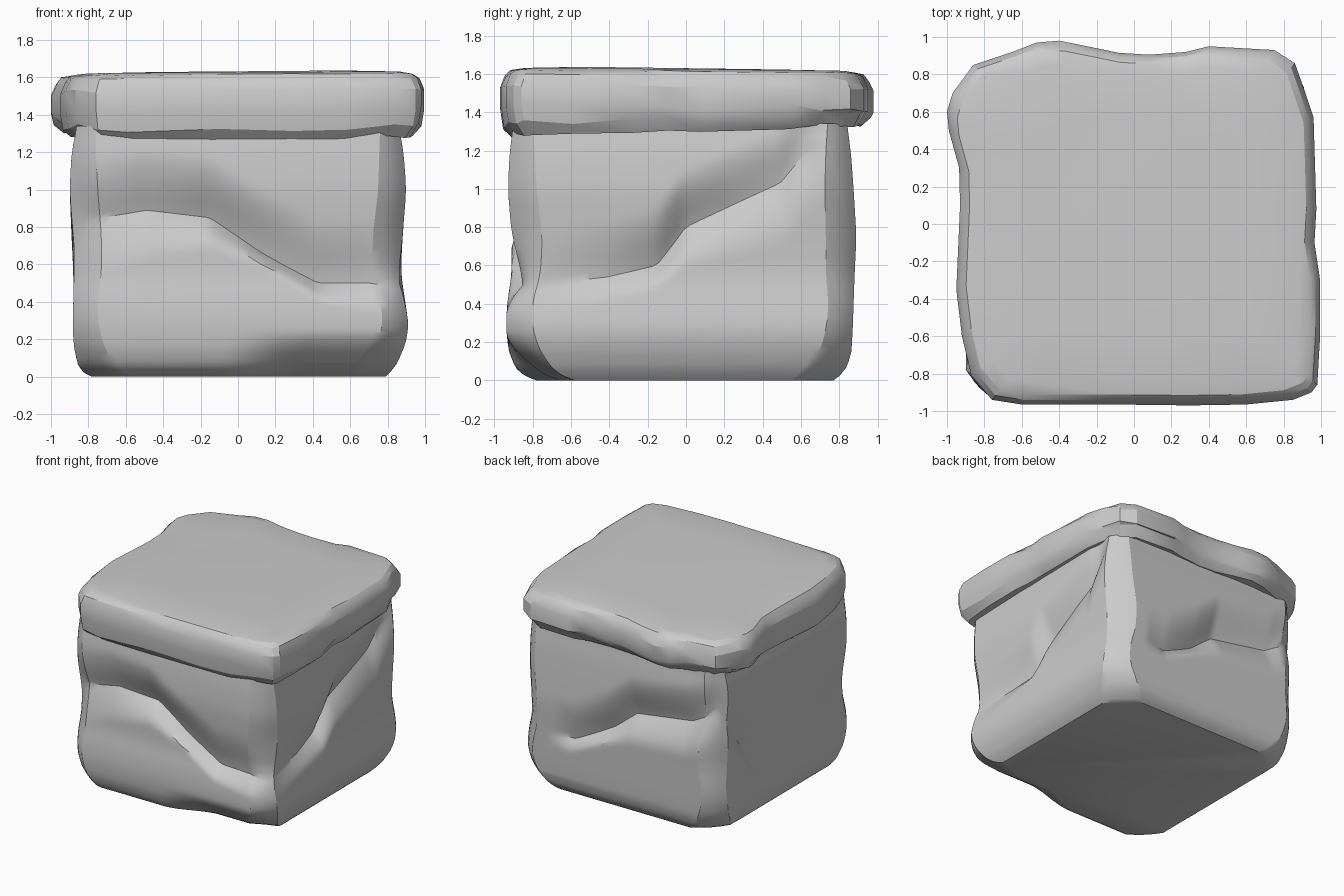
import bpy, bmesh, random
from math import cos, sin, pi, radians

if "Cube" in bpy.data.objects:
    bpy.data.objects.remove(bpy.data.objects["Cube"])
random.seed(4)


def lerp_table(t, table, k=1):
    """Interpolate column k of a table sorted by column 0."""
    if t <= table[0][0]:
        return table[0][k]
    for a, b in zip(table, table[1:]):
        if t <= b[0]:
            f = (t - a[0]) / (b[0] - a[0])
            return a[k] + f * (b[k] - a[k])
    return table[-1][k]


def smooth(f):
    f = min(1, max(0, f))
    return f * f * (3 - 2 * f)


def loft(name, rings, angle):
    """Skin closed rings with quads and close both ends."""
    bm = bmesh.new()
    loops = [[bm.verts.new(p) for p in ring] for ring in rings]
    n = len(loops[0])
    for a, b in zip(loops, loops[1:]):
        for i in range(n):
            j = (i + 1) % n
            bm.faces.new((a[i], a[j], b[j], b[i]))
    bm.faces.new(loops[0][::-1])
    bm.faces.new(loops[-1])
    bmesh.ops.recalc_face_normals(bm, faces=bm.faces)
    me = bpy.data.meshes.new(name)
    bm.to_mesh(me)
    bm.free()
    ob = bpy.data.objects.new(name, me)
    bpy.context.collection.objects.link(ob)
    bpy.context.view_layer.objects.active = ob
    bpy.ops.object.select_all(action='DESELECT')
    ob.select_set(True)
    bpy.ops.object.shade_smooth_by_angle(angle=radians(angle))
    return ob


# Body outline by height: z, left, right, front, back, corner size
LEVELS = [(0.0, -.78, .79, -.78, .77, .20), (.03, -.84, .82, -.86, .81, .20),
          (.1, -.87, .87, -.915, .86, .18), (.25, -.885, .915, -.94, .87, .14),
          (.4, -.88, .895, -.935, .875, .13), (.55, -.88, .87, -.91, .88, .15),
          (.75, -.89, .88, -.91, .89, .16), (1.0, -.90, .90, -.93, .875, .15),
          (1.2, -.89, .885, -.92, .86, .13), (1.34, -.86, .86, -.90, .84, .10)]
TOP = 1.34

# Chipped creases on each side: position along side, crease height, depth, slope height below
FRONT = [(-.9, .83, .05, .35), (-.78, .84, .06, .3), (-.48, .89, .09, .25), (-.15, .85, .12, .15),
         (.13, .66, .10, .06), (.42, .5, .09, .1), (.7, .5, .07, .15), (.9, .46, .02, .12)]
RIGHT = [(-.9, .48, .0, .2), (-.4, .54, .05, .12), (-.15, .6, .09, .12), (0, .8, .10, .2),
         (.5, 1.03, .08, .3), (.62, 1.18, .05, .3), (.72, 1.22, .0, .3), (.88, .85, 0, .3)]
BACK = [(-.9, 1.1, .03, .3), (-.75, .97, .07, .3), (-.6, .88, .10, .25), (-.1, .80, .12, .2),
        (.1, .64, .11, .1), (.4, .48, .05, .1), (.6, .5, 0, .1), (.9, .75, 0, .1)]
LEFT = [(-.9, .83, .05, .35), (-.75, .7, .01, .3), (-.3, .4, 0, .3), (.1, .25, .0, .15),
        (.35, .38, .015, .15), (.6, .75, .03, .15), (.88, 1.1, .02, .2)]
SIDES = [(FRONT, .34, 0, -1), (RIGHT, .30, 1, 0), (BACK, .34, 0, 1), (LEFT, .35, -1, 0)]


def chip(table, reach, u, z):
    zc, depth, ledge = (lerp_table(u, table, k) for k in (1, 2, 3))
    d = z - zc
    t = min(1, d / reach if d > 0 else -d / ledge)
    return depth * ((1 - t) ** 2 * (1 + t) if d > 0 else (1 - t) ** 1.6)


def level(z, k):
    return sum(lerp_table(z + o * min(1, z / .1), LEVELS, k) for o in (-.05, 0, .05)) / 3


def place(i, k, f, z):
    """Point and normal on the outline: corner i step k, or fraction f along side i+1."""
    x0, x1, y0, y1, r = (level(z, c) for c in range(1, 6))
    cs = [(x1 - r, y0 + r), (x1 - r, y1 - r), (x0 + r, y1 - r), (x0 + r, y0 + r)]
    (cx, cy), (nx, ny) = cs[i], cs[(i + 1) % 4]
    a0 = -pi / 2 + i * pi / 2
    a = a0 + k * pi / 8
    # corners are mostly flat chamfers
    q, m = k / 4, .7
    ox = (1 - m) * cos(a) + m * ((1 - q) * cos(a0) + q * cos(a0 + pi / 2))
    oy = (1 - m) * sin(a) + m * ((1 - q) * sin(a0) + q * sin(a0 + pi / 2))
    return cx + (nx - cx) * f + r * ox, cy + (ny - cy) * f + r * oy, cos(a), sin(a)


def body_column(i, k, f):
    """One vertical line of points whose middle row sits in the crease."""
    x, y, nx, ny = place(i, k, f, .7)
    facing = [(t, reach, x if sx == 0 else y, sx, sy, max(0, nx * sx + ny * sy))
              for t, reach, sx, sy in SIDES]
    zc = sum(w * w * lerp_table(u, t) for t, _, u, _, _, w in facing)
    heights = [zc * (j / 26) ** 1.25 for j in range(27)]
    heights += [zc + (TOP - zc) * j / 22 for j in range(1, 23)]
    column = []
    for z in heights:
        px, py, _, _ = place(i, k, f, z)
        for t, reach, u, sx, sy, w in facing:
            d = w * chip(t, reach, u, z)
            if sy == -1:  # undercut at the lower right of the front
                d += w * .12 * smooth((x + .1) / .5) * smooth((.25 - z) / .25)
            px -= sx * d
            py -= sy * d
        column.append((px, py, z))
    return column


columns = []
for i in range(4):
    columns += [body_column(i, k, 0) for k in range(5)]
    columns += [body_column(i, 4, j / 46) for j in range(1, 46)]
loft("stone_body", list(zip(*columns)), 32)

# Capping slab with an uneven outline
OUTLINE = [(-1, .6), (-.97, .7), (-.86, .85), (-.65, .92), (-.52, .97), (-.4, .98), (-.25, .95), (-.08, .915),
           (.08, .905), (.28, .92), (.4, .95), (.75, .93), (.86, .86), (.91, .72), (.96, .57), (.975, .08),
           (.965, -.1), (.995, -.3), (.995, -.6), (.98, -.86), (.95, -.9), (.85, -.94), (.6, -.965), (.3, -.97),
           (-.1, -.965), (-.6, -.965), (-.76, -.94), (-.87, -.81), (-.92, -.6), (-.95, -.35),
           (-.93, .1), (-.935, .3), (-.99, .5)]
# slab rim section: scale, height, height jitter
RIM = [(.87, 1.315, 0), (.94, 1.30, .01), (.985, 1.355, .025), (1.0, 1.42, .015), (1.0, 1.52, .012),
       (.975, 1.58, .012), (.945, 1.608, .004), (.88, 1.62, 0), (.6, 1.625, 0)]
rings = []
for s, z, j in RIM:
    tilt = .028 if z < 1.4 else -.008
    rings.append([(x * s, y * s, z + tilt * y + .005 * x + random.uniform(-j, j)) for x, y in OUTLINE])
loft("stone_cap", rings, 25)
